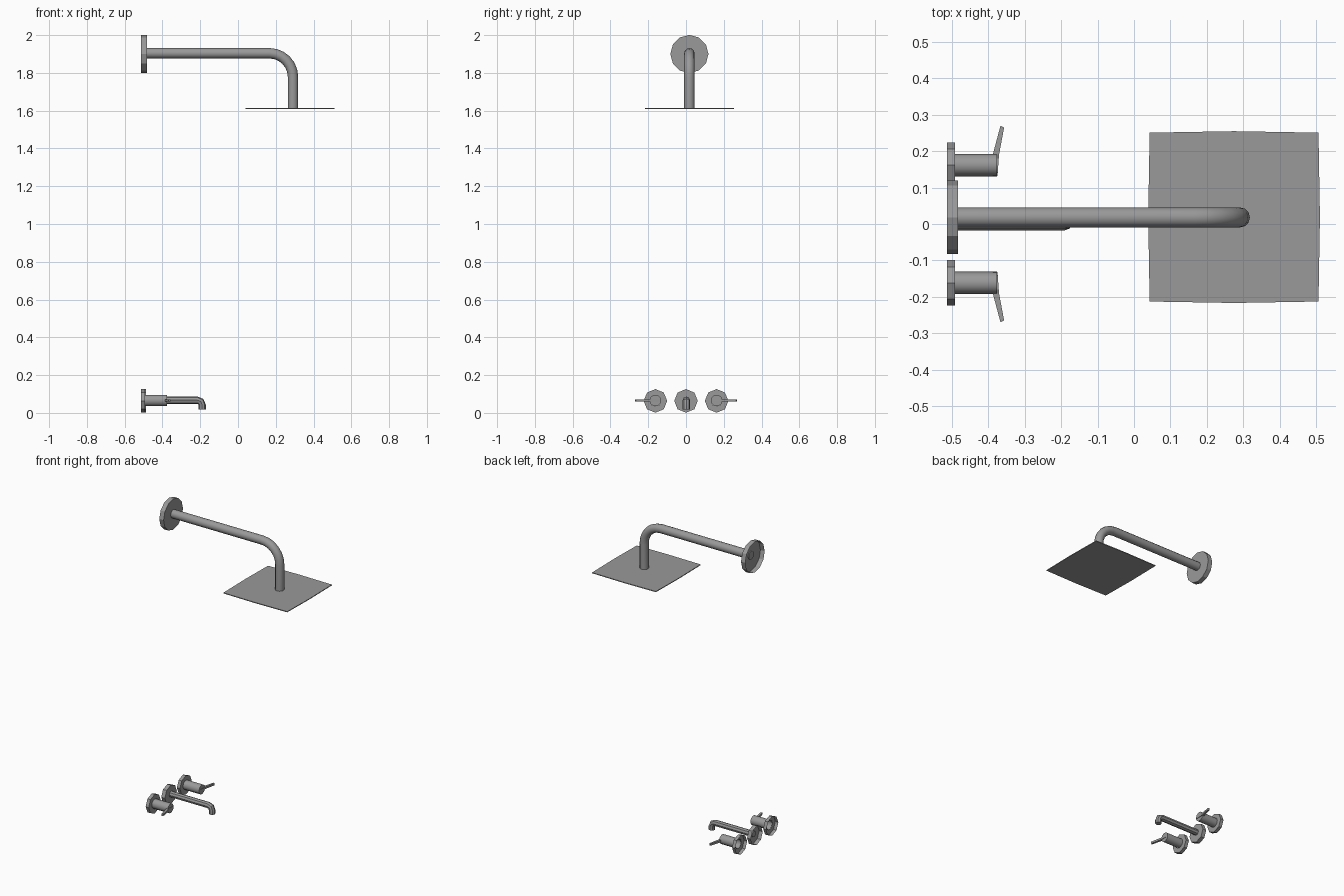
import bpy, bmesh, math
from mathutils import Vector

if "Cube" in bpy.data.objects:
    bpy.data.objects.remove(bpy.data.objects["Cube"])

metal = bpy.data.materials.new("brushed_grey_metal")
metal.diffuse_color = (0.32, 0.32, 0.32, 1)
metal.use_nodes = True
metal.node_tree.nodes["Principled BSDF"].inputs["Base Color"].default_value = metal.diffuse_color


def finish(name, bm, smooth=None):
    mesh = bpy.data.meshes.new(name)
    bm.to_mesh(mesh)
    bm.free()
    mesh.materials.append(metal)
    ob = bpy.data.objects.new(name, mesh)
    bpy.context.collection.objects.link(ob)
    if smooth:
        bpy.ops.object.select_all(action='DESELECT')
        ob.select_set(True)
        bpy.context.view_layer.objects.active = ob
        bpy.ops.object.shade_smooth_by_angle(angle=math.radians(smooth))
    return ob


def skin(name, y, stations, sides, start_cap=False, end_cap=False, smooth=None):
    """Skin round rings; each station is (x, z, pitch angle downward, radius)."""
    bm = bmesh.new()
    rings = []
    for x, z, pitch, r in stations:
        n = Vector((math.sin(pitch), 0, math.cos(pitch)))
        ring = []
        for k in range(sides):
            a = math.tau * k / sides
            ring.append(bm.verts.new(Vector((x, y, z))
                        + r * (math.cos(a) * Vector((0, 1, 0)) + math.sin(a) * n)))
        rings.append(ring)
    for a, b in zip(rings, rings[1:]):
        for k in range(sides):
            m = (k + 1) % sides
            bm.faces.new((a[k], a[m], b[m], b[k]))
    if start_cap:
        bm.faces.new(rings[0][::-1])
    if end_cap:
        bm.faces.new(rings[-1])
    return finish(name, bm, smooth)


def flange(name, y, z, x0, x1, r, hole, sides):
    # wall cup, open towards the wall
    skin(name, y, [(x0, z, 0, r), (x1, z, 0, r), (x1, z, 0, hole)], sides)


def bent_pipe(name, y, x0, z0, x1, z1, bend, r, steps, sides):
    # straight out, quarter bend, straight down
    st = [(x0, z0, 0, r)]
    for i in range(steps + 1):
        a = math.pi / 2 * i / steps
        st.append((x1 - bend + bend * math.sin(a), z0 - bend + bend * math.cos(a), a, r))
    st.append((x1, z1, math.pi / 2, r))
    skin(name, y, st, sides, True, True, smooth=40)


def prism(name, outline, z0, z1):
    bm = bmesh.new()
    low = [bm.verts.new((x, y, z0)) for x, y in outline]
    face = bm.faces.new(low)
    ext = bmesh.ops.extrude_face_region(bm, geom=[face])
    for v in ext["geom"]:
        if isinstance(v, bmesh.types.BMVert):
            v.co.z = z1
    bmesh.ops.recalc_face_normals(bm, faces=bm.faces)
    return finish(name, bm)


# Shower arm with its wall flange
flange("shower_flange", 0.018, 1.9, -0.514, -0.483, 0.101, 0.02, 12)
bent_pipe("shower_arm", 0.018, -0.488, 1.904, 0.291, 1.612, 0.125, 0.0275, 6, 12)

# Thin square shower head with slightly bowed edges
c, m = 0.232, 0.236
prism("shower_head",
      [(0.275 + x, 0.019 + y) for x, y in
       ((-c, -c), (0, -m), (c, -c), (m, 0), (c, c), (0, m), (-c, c), (-m, 0))],
      1.609, 1.614)

# Bath spout
flange("spout_flange", 0.0, 0.0635, -0.514, -0.488, 0.0625, 0.014, 8)
bent_pipe("spout", 0.002, -0.495, 0.067, -0.19, 0.018, 0.024, 0.0195, 2, 8)

# Two mirrored tap handles
for side, s in (("left", -1), ("right", 1)):
    y = s * 0.162
    flange(side + "_tap_flange", y, 0.0635, -0.514, -0.492, 0.0625, 0.029, 8)
    skin(side + "_tap_body", y, [(-0.494, 0.0655, 0, 0.031), (-0.376, 0.0655, 0, 0.031)],
         10, end_cap=True, smooth=40)
    prism(side + "_tap_lever",
          [(px, s * py) for px, py in
           ((-0.387, 0.132), (-0.375, 0.132), (-0.371, 0.19), (-0.357, 0.265),
            (-0.367, 0.27), (-0.387, 0.195))],
          0.059, 0.072)
